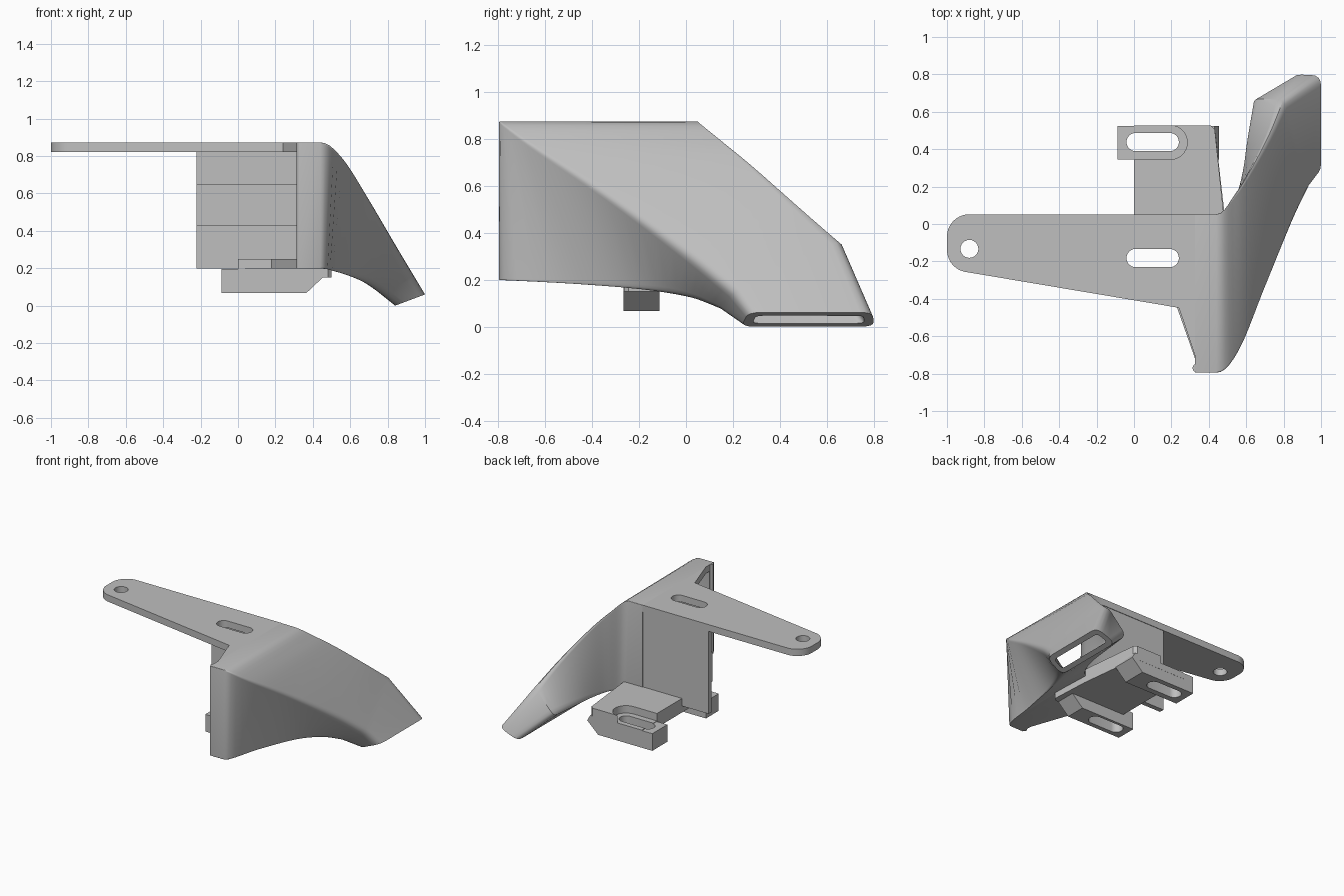
import bpy, bmesh, math
from mathutils import Vector

cube = bpy.data.objects.get("Cube")
if cube:
    bpy.data.objects.remove(cube, do_unlink=True)

grey = bpy.data.materials.new("plain_grey")
grey.use_nodes = True
grey.diffuse_color = (0.52, 0.52, 0.52, 1)
grey.node_tree.nodes["Principled BSDF"].inputs["Base Color"].default_value = (0.52, 0.52, 0.52, 1)


def shade(ob):
    bpy.ops.object.select_all(action='DESELECT')
    bpy.context.view_layer.objects.active = ob
    ob.select_set(True)
    bpy.ops.object.shade_smooth_by_angle(angle=math.radians(35))


def finish(name, bm):
    bmesh.ops.recalc_face_normals(bm, faces=bm.faces)
    mesh = bpy.data.meshes.new(name)
    bm.to_mesh(mesh)
    bm.free()
    mesh.materials.append(grey)
    ob = bpy.data.objects.new(name, mesh)
    bpy.context.collection.objects.link(ob)
    return ob


def prism(name, outline, low, high, axis='z', holes=()):
    """Extrude an outline along z, or an xz outline along y, then cut vertical holes."""
    place = (lambda a, b, h: (a, b, h)) if axis == 'z' else (lambda a, b, h: (a, h, b))
    bm = bmesh.new()
    face = bm.faces.new([bm.verts.new(place(a, b, low)) for a, b in outline])
    out = bmesh.ops.extrude_face_region(bm, geom=[face])
    shift = Vector(place(0, 0, high - low))
    bmesh.ops.translate(bm, vec=shift, verts=[v for v in out["geom"] if isinstance(v, bmesh.types.BMVert)])
    ob = finish(name, bm)
    for hole in holes:
        cutter = prism("cutter", hole, -1, 2)
        cutter.hide_render = True
        mod = ob.modifiers.new("cut", 'BOOLEAN')
        mod.operation, mod.solver, mod.object = 'DIFFERENCE', 'EXACT', cutter
        bpy.context.view_layer.objects.active = ob
        bpy.ops.object.modifier_apply(modifier=mod.name)
        bpy.data.objects.remove(cutter, do_unlink=True)
    shade(ob)
    return ob


def arc(cx, cy, r, start, end, n=14):
    return [(cx + r * math.cos(math.radians(start + (end - start) * i / n)),
             cy + r * math.sin(math.radians(start + (end - start) * i / n))) for i in range(n + 1)]


def stadium(x0, x1, y, r):
    return arc(x1 - r, y, r, -90, 90) + arc(x0 + r, y, r, 90, 270)


SCREW_HOLE = arc(-0.88, -0.133, 0.048, 0, 345, 23)
FRONT_SLOT = stadium(-0.04, 0.24, -0.182, 0.049)
BACK_SLOT = stadium(-0.04, 0.24, 0.438, 0.049)
RECESS = stadium(-0.3, 0.285, 0.436, 0.091)

# Mounting arm with a rounded end, a screw hole and a slot, ending flush with the duct inlet
prism("mounting_arm", [(0.325, 0.052)] + arc(-0.88, -0.068, 0.12, 90, 180)
      + arc(-0.88, -0.138, 0.12, 180, 258)
      + [(0.24, -0.448), (0.325, -0.7)], 0.822, 0.873, holes=(SCREW_HOLE, FRONT_SLOT))

# Back wall under the arm, with a raised band
prism("back_wall", [(-0.222, 0.012), (0.4, 0.012), (0.4, 0.048), (-0.222, 0.048)], 0.199, 0.825)
prism("wall_band", [(-0.222, 0), (0.32, 0), (0.32, 0.02), (-0.222, 0.02)], 0.426, 0.648)

# Floor flange in front of the wall
prism("floor_flange", [(0, 0.04), (0, -0.264), (0.18, -0.304), (0.33, -0.73), (0.4, -0.77), (0.4, 0.04)],
      0.199, 0.25, holes=(FRONT_SLOT,))

# Rounded lip along the front edge of the inlet
prism("inlet_lip", arc(0.335, -0.77, 0.022, 90, 270) + [(0.36, -0.792), (0.36, -0.748)], 0.199, 0.872)

# Shelf below the duct, and a raised back with a recess around its slot
prism("shelf", [(0, -0.264), (0.48, -0.264), (0.5, -0.244), (0.485, 0.05), (0.432, 0.505), (0.41, 0.526), (0, 0.526)],
      0.15, 0.2, holes=(FRONT_SLOT, BACK_SLOT))
prism("back_shelf", [(0, 0.03), (0.482, 0.03), (0.432, 0.505), (0.41, 0.526), (0, 0.526)],
      0.195, 0.256, holes=(RECESS,))

# Two slotted clamp tabs
TAB = [(-0.087, 0.067), (0.365, 0.067), (0.455, 0.152), (0.43, 0.196), (-0.087, 0.196)]
prism("front_tab", TAB, -0.265, -0.113, 'y', holes=(FRONT_SLOT,))
prism("back_tab", TAB, 0.346, 0.525, 'y', holes=(BACK_SLOT,))

# Duct: four corner paths from the inlet to the outlet
TOP_FRONT = [(.325, -.795, .873), (.44, -.795, .873), (.56, -.68, .785), (.7, -.35, .565), (.85, 0, .31), (.95, .2, .145), (1, .265, .06)]
TOP_BACK = [(.325, .052, .873), (.44, .052, .873), (.54, .16, .79), (.62, .29, .69), (.72, .48, .53), (.8, .665, .372), (1, .795, .06)]
LOW_BACK = [(.325, .052, .198), (.46, .052, .198), (.54, .14, .198), (.58, .28, .198), (.6, .45, .198), (.63, .67, .19), (.84, .8, 0)]
LOW_FRONT = [(.325, -.795, .198), (.44, -.795, .198), (.52, -.5, .182), (.6, -.2, .155), (.68, 0, .118), (.75, .13, .07), (.84, .235, 0)]


def smooth_path(points, steps=5):
    """Smooth curve through the points that leaves along x, with straight first and last stretches."""
    p = [Vector(q) for q in points]
    path = [p[0]]
    for i in range(1, len(p) - 2):
        m0, m1 = (p[i + 1] - p[i - 1]) / 2, (p[i + 2] - p[i]) / 2
        if i == 1:
            m0 = Vector((0.13, 0, 0))
        if i == len(p) - 3:
            m1 = p[i + 1] - p[i]
        for k in range(steps):
            t = k / steps
            path.append(p[i] * (2 * t**3 - 3 * t**2 + 1) + m0 * (t**3 - 2 * t**2 + t)
                        + p[i + 1] * (3 * t**2 - 2 * t**3) + m1 * (t**3 - t**2))
    return path + [p[-2], p[-1]]


def rounded_ring(corners, inset, r, n=4):
    """Four-cornered section, moved inwards and rounded."""
    def toward(c, i, step):
        return (corners[(i + step) % 4] - c).normalized()
    ring = []
    for i, c in enumerate(corners):
        back, ahead = toward(c, i, -1), toward(c, i, 1)
        c = c + (back + ahead) * inset
        a, b = c + back * r, c + ahead * r
        ring += [a * (1 - t)**2 + c * 2 * t * (1 - t) + b * t * t for t in (k / n for k in range(n + 1))]
    return ring


paths = [smooth_path(p) for p in (TOP_FRONT, TOP_BACK, LOW_BACK, LOW_FRONT)]
last = len(paths[0]) - 1
bm = bmesh.new()
outer, inner = [], []
for s, corners in enumerate(zip(*paths)):
    f = s / last
    outer.append([bm.verts.new(v) for v in rounded_ring(corners, 0, 0.003 + 0.053 * f)])
    inner.append([bm.verts.new(v) for v in rounded_ring(corners, 0.05 - 0.01 * f, 0.005 + 0.025 * f)])
# Outer skin, outlet rim, inner skin and inlet rim form one closed loop of rings
rings = outer + inner[::-1] + outer[:1]
for r0, r1 in zip(rings, rings[1:]):
    for i in range(len(r0)):
        j = (i + 1) % len(r0)
        bm.faces.new((r0[i], r0[j], r1[j], r1[i]))
shade(finish("air_duct", bm))
